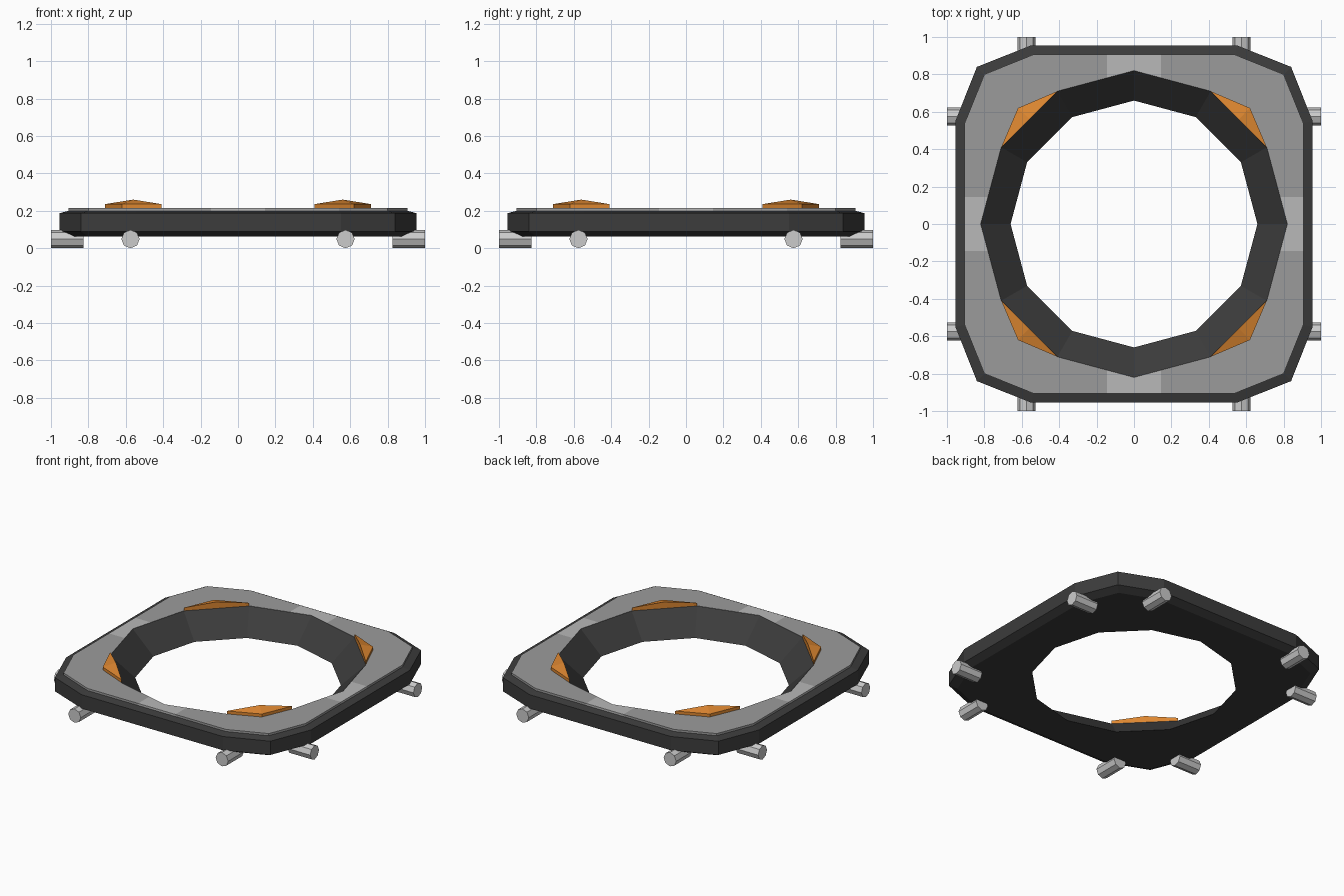
import bpy, bmesh
from math import pi, cos, sin
from mathutils import Matrix

if "Cube" in bpy.data.objects:
    bpy.data.objects.remove(bpy.data.objects["Cube"])


def material(name, rgb):
    m = bpy.data.materials.new(name)
    m.diffuse_color = (*rgb, 1)
    m.use_nodes = True
    m.node_tree.nodes["Principled BSDF"].inputs["Base Color"].default_value = m.diffuse_color
    return m


DARK = material("dark", (0.045, 0.045, 0.045))
GREY = material("grey", (0.33, 0.33, 0.33))
LIGHT = material("light_grey", (0.48, 0.48, 0.48))
ORANGE = material("orange", (0.72, 0.24, 0.03))


def finish(bm, name, mat=None):
    bmesh.ops.recalc_face_normals(bm, faces=bm.faces)
    me = bpy.data.meshes.new(name)
    bm.to_mesh(me)
    bm.free()
    ob = bpy.data.objects.new(name, me)
    bpy.context.collection.objects.link(ob)
    if mat:
        me.materials.append(mat)
    return ob


def quarter_turns(quarter):
    """Repeat a quarter outline around the z axis."""
    pts = list(quarter)
    for _ in range(3):
        quarter = [(-y, x) for x, y in quarter]
        pts += quarter
    return pts


def outer(side, bend, corner):
    return quarter_turns([(side, 0), (side, bend), (corner, corner), (bend, side)])


def inner(r):
    a, b = r * cos(pi / 6), r * sin(pi / 6)
    m = (a + b) / 2
    return quarter_turns([(r, 0), (a, b), (m, m), (b, a)])


def prism(name, pts, z0, z1, turn, mat):
    bm = bmesh.new()
    face = bm.faces.new([bm.verts.new((x, y, z0)) for x, y in pts])
    ext = bmesh.ops.extrude_face_region(bm, geom=[face], use_keep_orig=True)
    for v in ext["geom"]:
        if isinstance(v, bmesh.types.BMVert):
            v.co.z = z1
    bm.transform(Matrix.Rotation(turn, 4, 'Z'))
    return finish(bm, name, mat)


# Dark frame: loops from the outside round to the tapered round opening
loops = [(outer(0.905, 0.54, 0.80), 0.063), (outer(0.955, 0.55, 0.84), 0.09),
         (outer(0.955, 0.55, 0.84), 0.187), (outer(0.905, 0.54, 0.80), 0.2),
         (inner(0.82), 0.2), (inner(0.82), 0.214), (inner(0.66), 0.063)]
# the lip beside the plate is merged into one straight inner wall
del loops[4]
bm = bmesh.new()
rings = [[bm.verts.new((x, y, z)) for x, y in pts] for pts, z in loops]
n = len(rings[0])
for k, ring in enumerate(rings):
    nxt = rings[(k + 1) % len(rings)]
    for i in range(n):
        j = (i + 1) % n
        bm.faces.new((ring[i], ring[j], nxt[j], nxt[i]))
finish(bm, "frame", DARK)

W, IN = 0.145, 0.781   # half width of the light panels, opening edge there
corner_outline = [(0.905, W), (0.905, 0.54), (0.80, 0.80), (0.54, 0.905), (W, 0.905),
                  (W, IN), (0.41, 0.71), (0.71, 0.41), (IN, W)]
side_outline = [(0.905, -W), (0.905, W), (IN, W), (0.82, 0), (IN, -W)]

for q in range(4):
    turn = q * pi / 2
    # Top plate: grey corners and light panels between them
    prism(f"corner_plate_{q}", corner_outline, 0.195, 0.215, turn, GREY)
    prism(f"side_panel_{q}", side_outline, 0.195, 0.215, turn, LIGHT)

    # Orange wedge: triangular block with a raised ridge on the inner edge
    bm = bmesh.new()
    a, b, c, d, e, f, peak = [bm.verts.new(p) for p in (
        (0.71, 0.41, 0.21), (0.62, 0.62, 0.21), (0.41, 0.71, 0.21),
        (0.71, 0.41, 0.236), (0.62, 0.62, 0.236), (0.41, 0.71, 0.236),
        (0.56, 0.56, 0.26))]
    for vs in ((a, c, b), (a, b, e, d), (b, c, f, e), (d, e, peak),
               (e, f, peak), (c, a, d, peak, f)):
        bm.faces.new(vs)
    bm.transform(Matrix.Rotation(turn, 4, 'Z'))
    finish(bm, f"orange_wedge_{q}", ORANGE)

    # Pegs: two eight-sided rods under each side
    for s in (-1, 1):
        bm = bmesh.new()
        bmesh.ops.create_cone(bm, cap_ends=True, segments=8, radius1=0.049,
                              radius2=0.049, depth=0.175)
        bm.transform(Matrix.Rotation(turn, 4, 'Z')
                     @ Matrix.Translation((0.9125, s * 0.575, 0.049))
                     @ Matrix.Rotation(pi / 2, 4, 'Y'))
        finish(bm, f"peg_{q}_{'left' if s < 0 else 'right'}")
